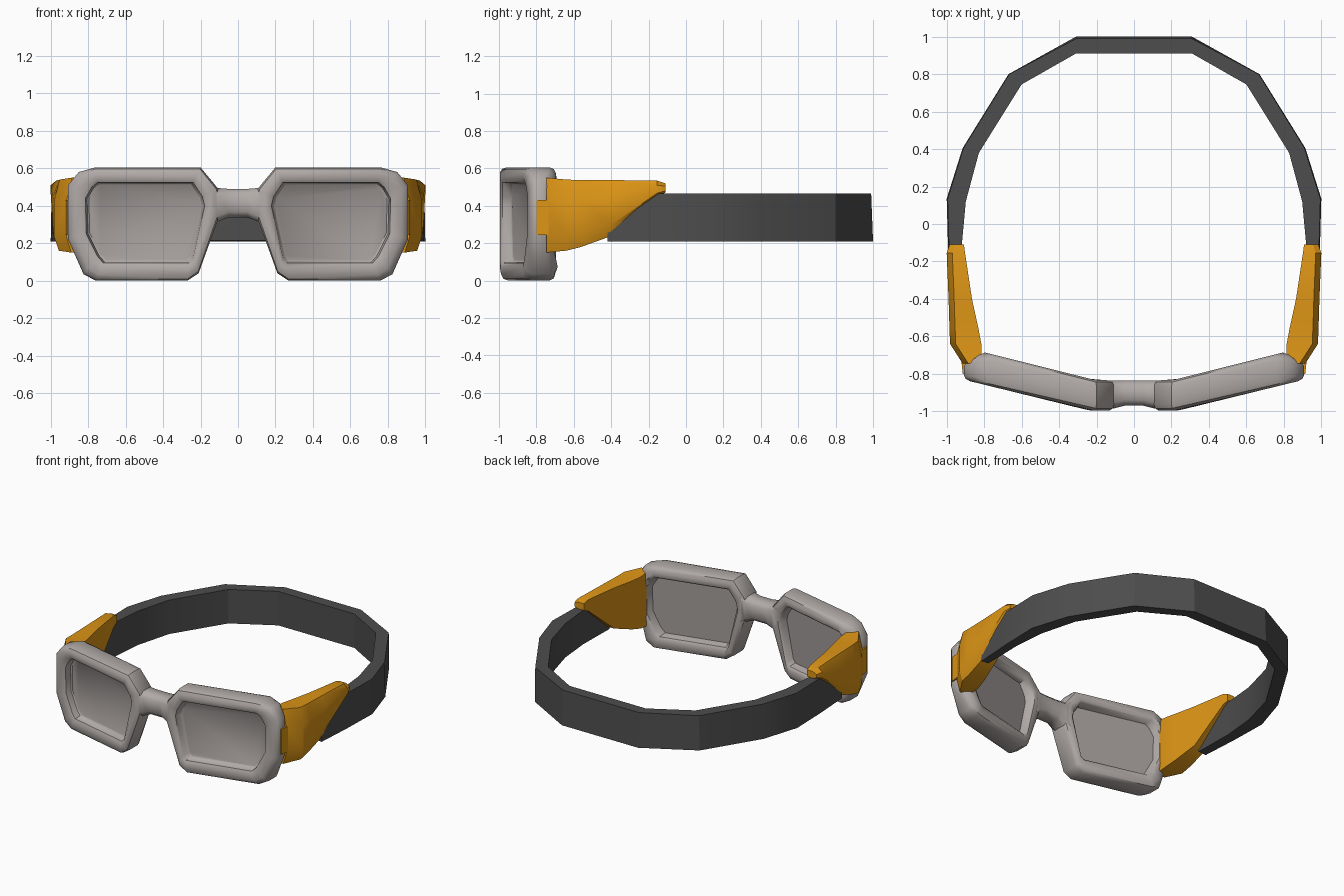
import bpy, bmesh, math

if "Cube" in bpy.data.objects:
    bpy.data.objects.remove(bpy.data.objects["Cube"])


def material(name, rgb):
    m = bpy.data.materials.new(name)
    m.diffuse_color = (*rgb, 1)
    m.use_nodes = True
    m.node_tree.nodes["Principled BSDF"].inputs["Base Color"].default_value = m.diffuse_color
    return m


GREY = material("warm_grey", (0.44, 0.405, 0.39))
LENS = material("lens_grey", (0.36, 0.33, 0.32))
ORANGE = material("orange", (0.72, 0.30, 0.008))
DARK = material("dark_grey", (0.075, 0.075, 0.075))


def loft(name, rings, mats, angle=35, cap_mat=0, side=1):
    """Skin a row of equal-length point rings and cap both ends."""
    bm = bmesh.new()
    vs = [[bm.verts.new((p[0] * side, p[1], p[2])) for p in r] for r in rings]
    n = len(rings[0])
    for a, b in zip(vs, vs[1:]):
        for i in range(n):
            j = (i + 1) % n
            bm.faces.new((a[i], a[j], b[j], b[i]))
    for cap in (vs[0], vs[-1]):
        bm.faces.new(cap).material_index = cap_mat
    bmesh.ops.recalc_face_normals(bm, faces=bm.faces)
    me = bpy.data.meshes.new(name)
    bm.to_mesh(me)
    bm.free()
    for m in mats:
        me.materials.append(m)
    for p in me.polygons:
        p.use_smooth = True
    me.set_sharp_from_angle(angle=math.radians(angle))
    ob = bpy.data.objects.new(name, me)
    bpy.context.collection.objects.link(ob)
    return ob


# Eyepiece outlines seen from the front (x, z)
OUTER = [(0.20, 0.605), (0.76, 0.605), (0.85, 0.58), (0.907, 0.51), (0.907, 0.22),
         (0.825, 0.035), (0.76, 0.0), (0.27, 0.0), (0.21, 0.04), (0.105, 0.33), (0.105, 0.49)]
INNER = [(0.24, 0.525), (0.75, 0.525), (0.78, 0.50), (0.815, 0.44), (0.81, 0.25),
         (0.75, 0.13), (0.72, 0.095), (0.26, 0.095), (0.24, 0.12), (0.178, 0.40), (0.19, 0.45)]


def y_front(x):
    return -0.995 + 0.245 * max(0, x - 0.24)


def y_back(x):
    return -0.835 + 0.25 * max(0, min(x, 0.8) - 0.2) - 0.5 * max(0, x - 0.8)


def ring(outline, t, scale=1.0, blend=0.0):
    """Outline at depth t (0 front, 1 back), scaled, or blended toward INNER."""
    pts = []
    for (x, z), (xi, zi) in zip(outline, INNER):
        x, z = x + (xi - x) * blend, z + (zi - z) * blend
        x, z = 0.5 + (x - 0.5) * scale, 0.31 + (z - 0.31) * scale
        pts.append((x, y_front(x) * (1 - t) + y_back(x) * t, z))
    return pts


# Eyepieces: lens front, recess, rounded rim, recess, lens back
for side, tag in ((1, "right"), (-1, "left")):
    loft("eyepiece_" + tag, [
        ring(INNER, 0.40, 0.94), ring(INNER, 0.36, 0.97), ring(INNER, 0.08),
        ring(OUTER, 0.0, blend=0.75), ring(OUTER, 0.0, blend=0.35),
        ring(OUTER, 0.07, blend=0.1), ring(OUTER, 0.22), ring(OUTER, 0.8),
        ring(OUTER, 0.94, blend=0.12), ring(OUTER, 1.0, blend=0.4),
        ring(OUTER, 1.0, blend=0.8), ring(INNER, 0.92), ring(INNER, 0.62, 0.95)],
        [GREY, LENS], 40, cap_mat=1, side=side)

# Nose bridge: chamfered bar, flared toward the eyepieces
rings = []
for x, z0, z1, y0, y1 in ((-0.16, 0.27, 0.53, -0.985, -0.835), (-0.11, 0.315, 0.495, -0.985, -0.835),
                          (-0.05, 0.338, 0.49, -0.97, -0.835), (0.05, 0.338, 0.49, -0.97, -0.835),
                          (0.11, 0.315, 0.495, -0.985, -0.835), (0.16, 0.27, 0.53, -0.985, -0.835)):
    c = 0.03
    rings.append([(x, y0 + c, z0), (x, y1 - c, z0), (x, y1, z0 + c), (x, y1, z1 - c),
                  (x, y1 - c, z1), (x, y0 + c, z1), (x, y0, z1 - c), (x, y0, z0 + c)])
loft("nose_bridge", rings, [GREY], 50)

# Head strap: faceted band around the back (outer x, y, inner x, y)
half = [(0.975, -0.42, 0.915, -0.42), (0.992, -0.15, 0.92, -0.12), (1.0, 0.135, 0.898, 0.12),
        (0.915, 0.405, 0.828, 0.38), (0.67, 0.80, 0.60, 0.745), (0.31, 1.0, 0.31, 0.91)]
path = half + [(-a, b, -c, d) for a, b, c, d in reversed(half)]
loft("head_strap", [[(a, b, 0.21), (a * 0.995, b - 0.01 * (b > 0.9), 0.465),
                     (c, d, 0.465), (c, d, 0.215)] for a, b, c, d in path], [DARK], 25)

# Side clips joining the strap to the frame: y, bottom, top, inner x, outer x
STATIONS = [(-0.745, 0.15, 0.55, 0.815, 0.915), (-0.64, 0.16, 0.54, 0.815, 0.982),
            (-0.56, 0.18, 0.537, 0.83, 0.985), (-0.40, 0.238, 0.537, 0.865, 0.99),
            (-0.155, 0.45, 0.535, 0.902, 1.0), (-0.11, 0.47, 0.52, 0.908, 0.985)]
for side, tag in ((1, "right"), (-1, "left")):
    rings = []
    for y, z0, z1, xi, xo in STATIONS:
        h = z1 - z0
        rings.append([(xi, y, z0), (xi, y, z1), (xo - 0.03, y, z1), (xo, y, z0 + 0.7 * h),
                      (xo, y, z0 + 0.2 * h), (xo - 0.025, y, z0)])
    loft("side_clip_" + tag, rings, [ORANGE], 30, side=side)
    # Tab wrapping forward onto the frame edge
    loft("clip_tab_" + tag, [[(0.86, y, 0.245), (0.86, y, 0.43), (x, y, 0.43), (x, y, 0.245)]
                             for y, x in ((-0.80, 0.914), (-0.70, 0.925))], [ORANGE], side=side)
